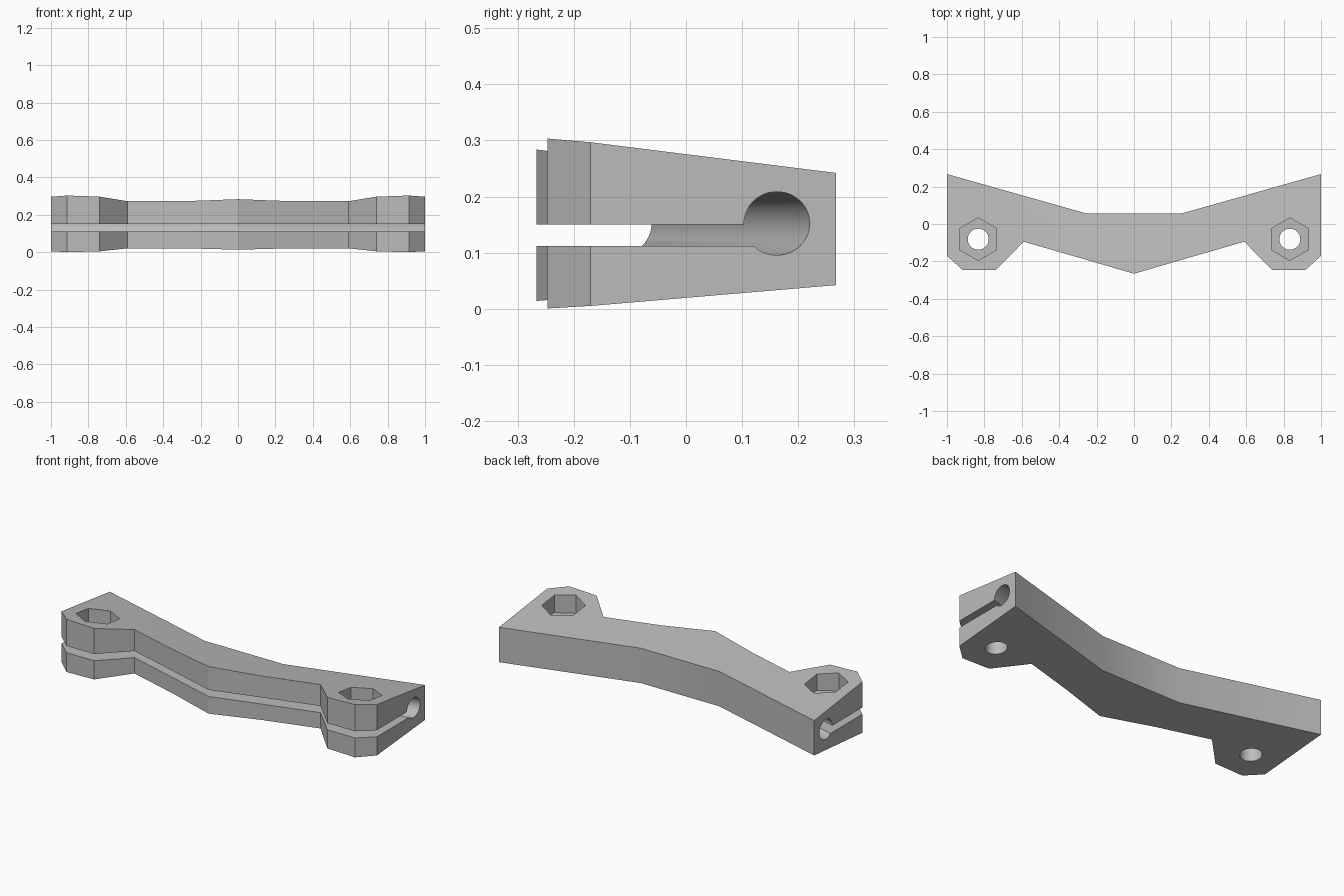
import bpy, bmesh, math

if "Cube" in bpy.data.objects:
    bpy.data.objects.remove(bpy.data.objects["Cube"])

# One flat colour
grey = bpy.data.materials.new("plain grey")
grey.diffuse_color = (0.5, 0.5, 0.5, 1)
grey.use_nodes = True
grey.node_tree.nodes["Principled BSDF"].inputs["Base Color"].default_value = grey.diffuse_color


def make(name, bm):
    bmesh.ops.recalc_face_normals(bm, faces=bm.faces)
    me = bpy.data.meshes.new(name)
    bm.to_mesh(me)
    bm.free()
    me.materials.append(grey)
    ob = bpy.data.objects.new(name, me)
    bpy.context.collection.objects.link(ob)
    return ob


def bridge(bm, a, b):
    for i in range(len(a)):
        j = (i + 1) % len(a)
        bm.faces.new((a[i], a[j], b[j], b[i]))


def prism(name, pts, z0, z1):
    bm = bmesh.new()
    lo = [bm.verts.new((x, y, z0)) for x, y in pts]
    hi = [bm.verts.new((x, y, z1)) for x, y in pts]
    bm.faces.new(lo)
    bm.faces.new(hi)
    bridge(bm, lo, hi)
    return make(name, bm)


def ngon(cx, cy, r, n):
    return [(cx + r * math.sin(2 * math.pi * i / n),
             cy + r * math.cos(2 * math.pi * i / n)) for i in range(n)]


# Clamp body: right wing outline, mirrored; thickness grows away from the back edge
BACK_Y, BEND_X, END_Y = 0.055, 0.25, 0.267
wing = [(0.25, 0.055), (1, END_Y), (1, -0.17), (0.915, -0.247),
        (0.74, -0.247), (0.59, -0.095), (0.283, -0.183)]
middle = [(-0.25, 0.055), (0.25, 0.055), (0.283, -0.183), (0, -0.266), (-0.283, -0.183)]
outline = wing + [(0, -0.266)] + [(-x, y) for x, y in reversed(wing)]


def depth(x, y):
    dx, dy = 1 - BEND_X, END_Y - BACK_Y
    side = (dy * (abs(x) - BEND_X) - dx * (y - BACK_Y)) / math.hypot(dx, dy)
    return max(side, BACK_Y - y)


bm = bmesh.new()
lo = {p: bm.verts.new((*p, 0.042 - 0.088 * depth(*p))) for p in outline}
hi = {p: bm.verts.new((*p, 0.242 + 0.130 * depth(*p))) for p in outline}
for level in (lo, hi):
    for patch in (wing, middle, [(-x, y) for x, y in wing]):
        bm.faces.new([level[p] for p in patch])
bridge(bm, [lo[p] for p in outline], [hi[p] for p in outline])
body = make("clamp_body", bm)

# Bent rod bore running end to end
MID_Y, SLOPE, R, REACH = -0.12, 0.282, 0.0565, 1.1
bm = bmesh.new()
rings = []
for x in (-REACH, 0, REACH):
    rings.append([bm.verts.new((x, MID_Y + SLOPE * abs(x) + dy * math.hypot(1, SLOPE), 0.152 + dz))
                  for dy, dz in ngon(0, 0, R, 48)])
for a, b in zip(rings, rings[1:]):
    bridge(bm, a, b)
bm.faces.new(rings[0])
bm.faces.new(rings[-1])
cutters = [make("bore_cutter", bm)]

# Clamping slot from the front into the bore
tip = MID_Y + SLOPE * REACH
cutters.append(prism("slot_cutter", [(-REACH, tip), (0, MID_Y), (REACH, tip),
                                     (REACH, -0.5), (-REACH, -0.5)], 0.112, 0.150))

# Bolt holes with hexagonal head recesses
for s in (-1, 1):
    cutters.append(prism("bolt_cutter", ngon(s * 0.833, -0.081, 0.056, 40), -0.1, 0.5))
    cutters.append(prism("hex_cutter", ngon(s * 0.833, -0.081, 0.114, 6), 0.19, 0.5))

# Apply the cuts
bpy.context.view_layer.objects.active = body
body.select_set(True)
for c in cutters:
    c.hide_render = True
    mod = body.modifiers.new("cut", 'BOOLEAN')
    mod.operation = 'DIFFERENCE'
    mod.solver = 'EXACT'
    mod.object = c
    bpy.ops.object.modifier_apply(modifier=mod.name)
    bpy.data.objects.remove(c)
bpy.ops.object.shade_smooth_by_angle(angle=math.radians(25))
